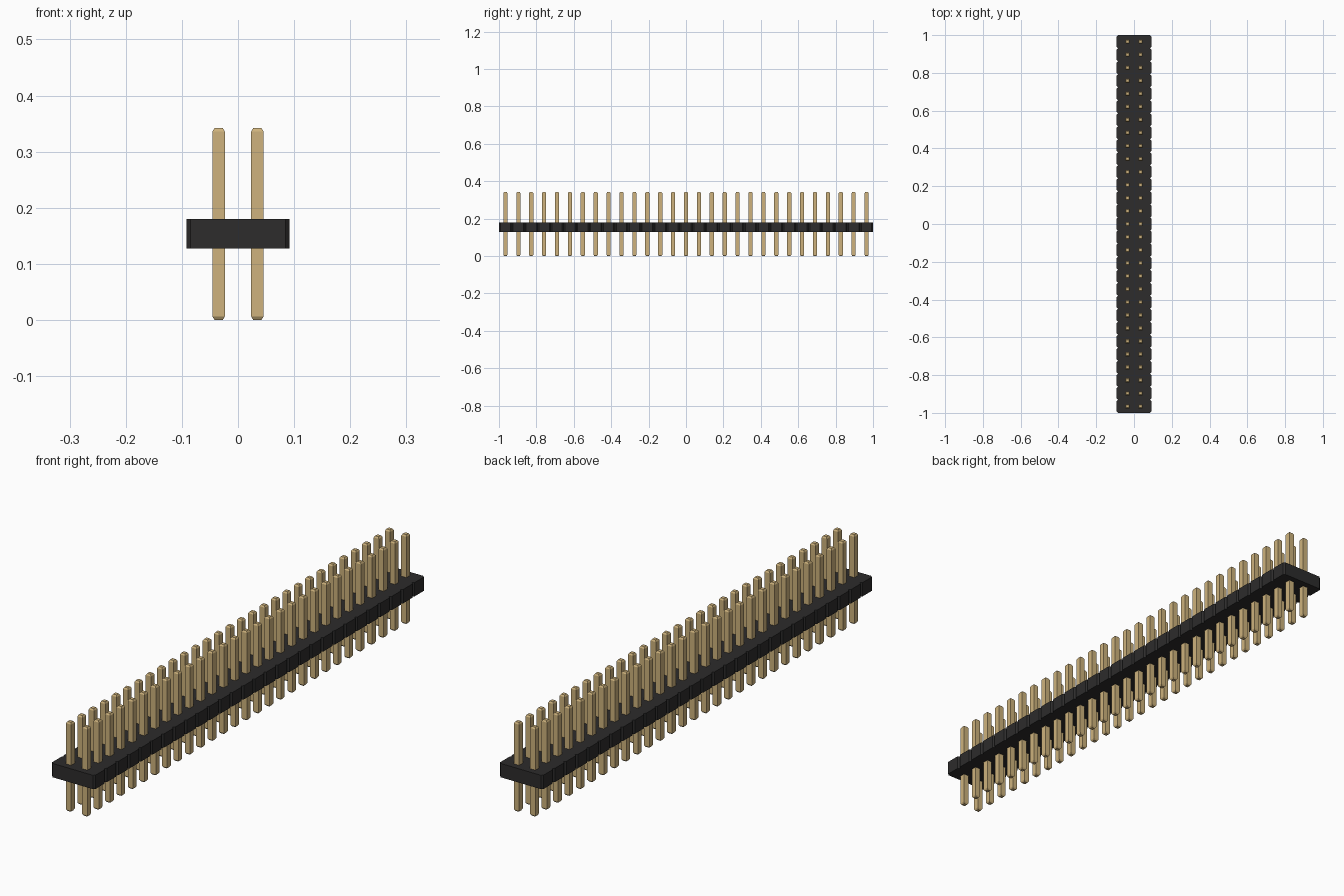
import bpy
import bmesh

cube = bpy.data.objects.get("Cube")
if cube:
    bpy.data.objects.remove(cube, do_unlink=True)

COUNT = 29
PITCH = 2 / COUNT
HALF_WIDTH = 0.092
CHAMFER = 0.007
BODY_LOW, BODY_HIGH = 0.127, 0.18
HEIGHT = 0.342


def make_material(name, color):
    mat = bpy.data.materials.new(name)
    mat.use_nodes = True
    mat.diffuse_color = color
    mat.node_tree.nodes["Principled BSDF"].inputs["Base Color"].default_value = color
    return mat


def finish(bm, name, mat):
    bmesh.ops.recalc_face_normals(bm, faces=bm.faces)
    mesh = bpy.data.meshes.new(name)
    bm.to_mesh(mesh)
    bm.free()
    mesh.materials.append(mat)
    obj = bpy.data.objects.new(name, mesh)
    bpy.context.collection.objects.link(obj)
    return obj


black = make_material("black plastic", (0.026, 0.025, 0.025, 1))
gold = make_material("gold metal", (0.62, 0.45, 0.205, 1))
row_y = [-1 + PITCH * (i + 0.5) for i in range(COUNT)]

# Housing: notched outline, one chamfered segment per pin pair
side = []
for y in row_y:
    for dy, inset in ((-PITCH / 2, CHAMFER), (-PITCH / 2 + CHAMFER, 0),
                      (PITCH / 2 - CHAMFER, 0), (PITCH / 2, CHAMFER)):
        point = (HALF_WIDTH - inset, y + dy)
        if not side or abs(side[-1][1] - point[1]) > 1e-5:
            side.append(point)
outline = side + [(-x, y) for x, y in reversed(side)]
bm = bmesh.new()
base = bm.faces.new([bm.verts.new((x, y, BODY_LOW)) for x, y in outline])
top = bmesh.ops.extrude_face_region(bm, geom=[base], use_keep_orig=True)
bmesh.ops.translate(bm, vec=(0, 0, BODY_HIGH - BODY_LOW),
                    verts=[v for v in top["geom"] if isinstance(v, bmesh.types.BMVert)])
finish(bm, "housing", black)


# Pin: square post with tapered tips
def add_pin(bm, x, y):
    half, tip, taper = 0.011, 0.0072, 0.006
    rings = []
    for r, z in ((tip, 0), (half, taper), (half, HEIGHT - taper), (tip, HEIGHT)):
        rings.append([bm.verts.new((x + sx * r, y + sy * r, z))
                      for sx, sy in ((-1, -1), (1, -1), (1, 1), (-1, 1))])
    bm.faces.new(reversed(rings[0]))
    bm.faces.new(rings[-1])
    for low, high in zip(rings, rings[1:]):
        for i in range(4):
            j = (i + 1) % 4
            bm.faces.new((low[i], low[j], high[j], high[i]))


# Two rows of pins
for name, x in (("left_pin_row", PITCH / 2), ("right_pin_row", -PITCH / 2)):
    bm = bmesh.new()
    for y in row_y:
        add_pin(bm, x, y)
    finish(bm, name, gold)
